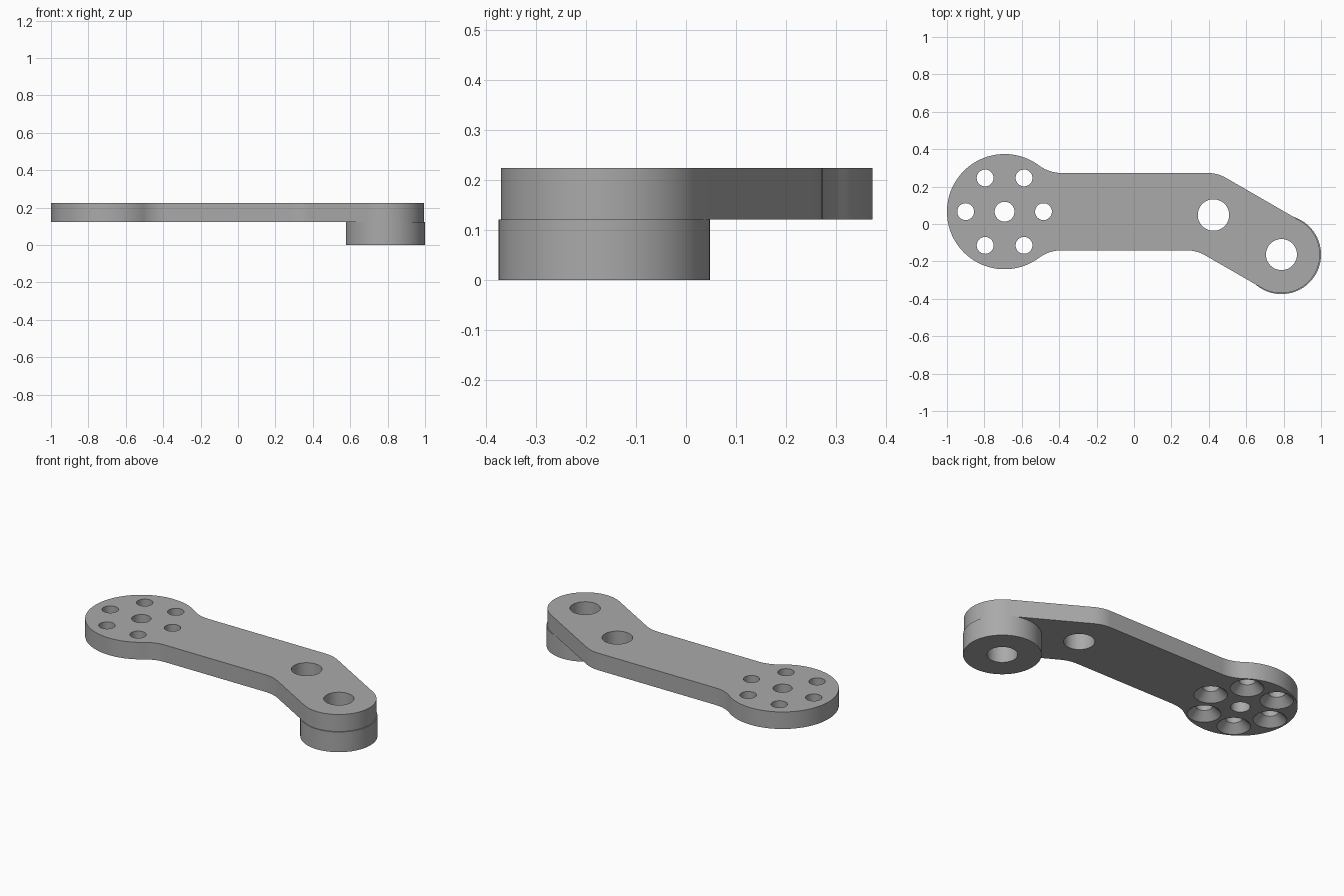
import bpy
import bmesh
from math import sin, cos, pi, radians, sqrt
from mathutils import Vector

if "Cube" in bpy.data.objects:
    bpy.data.objects.remove(bpy.data.objects["Cube"])

# Main dimensions
Z_MID, Z_TOP = 0.122, 0.225
DISC, DISC_R = Vector((-0.692, 0.066)), 0.308
END, HALF_W = Vector((0.787, -0.163)), 0.207
BOSS, BOSS_R = Vector((0.7885, -0.1635)), 0.2115
PIVOT = Vector((0.425, 0.048))
FILLET = 0.2

grey = bpy.data.materials.new("plain grey")
grey.use_nodes = True
colour = (0.4, 0.4, 0.4, 1)
grey.diffuse_color = colour
grey.node_tree.nodes["Principled BSDF"].inputs["Base Color"].default_value = colour


def arc(centre, r, a0, a1, n):
    """Points along an arc, angles in radians."""
    return [centre + r * Vector((cos(a), sin(a)))
            for a in (a0 + (a1 - a0) * i / n for i in range(n + 1))]


def prism(name, points, z0, z1):
    """Extrude a closed outline between two heights."""
    bm = bmesh.new()
    face = bm.faces.new([bm.verts.new((p.x, p.y, z0)) for p in points])
    top = bmesh.ops.extrude_face_region(bm, geom=[face])["geom"]
    verts = [v for v in top if isinstance(v, bmesh.types.BMVert)]
    bmesh.ops.translate(bm, verts=verts, vec=(0, 0, z1 - z0))
    return finish(name, bm)


def finish(name, bm):
    bmesh.ops.recalc_face_normals(bm, faces=bm.faces)
    mesh = bpy.data.meshes.new(name)
    bm.to_mesh(mesh)
    bm.free()
    obj = bpy.data.objects.new(name, mesh)
    bpy.context.collection.objects.link(obj)
    return obj


def add_cutter(bm, centre, profile, n=48):
    """Add a turned plug from (radius, height) pairs."""
    rings = [[bm.verts.new((*p, z)) for p in arc(centre, r, 0, 2 * pi, n)[:-1]]
             for r, z in profile]
    for low, high in zip(rings, rings[1:]):
        for i in range(n):
            j = (i + 1) % n
            bm.faces.new((low[i], low[j], high[j], high[i]))
    bm.faces.new(rings[0][::-1])
    bm.faces.new(rings[-1])


def cut(obj, cutter_bm):
    """Subtract the plugs, then drop the helper."""
    cutter = finish("hole_cutter", cutter_bm)
    cutter.hide_render = True
    mod = obj.modifiers.new("holes", "BOOLEAN")
    mod.operation, mod.solver, mod.object = "DIFFERENCE", "EXACT", cutter
    deps = bpy.context.evaluated_depsgraph_get()
    mesh = bpy.data.meshes.new_from_object(obj.evaluated_get(deps))
    obj.modifiers.clear()
    obj.data = mesh
    bpy.data.objects.remove(cutter)
    mesh.materials.clear()
    mesh.materials.append(grey)
    bpy.ops.object.select_all(action="DESELECT")
    obj.select_set(True)
    bpy.context.view_layer.objects.active = obj
    bpy.ops.object.shade_smooth_by_angle(angle=radians(30))


# Arm outline: big disc blended into the bar, then a bend down to the round end
neck_dx = sqrt((DISC_R + FILLET) ** 2 - (HALF_W + FILLET) ** 2)
neck = Vector((neck_dx, HALF_W + FILLET))
neck_a = Vector((1, 0)).angle_signed(neck) * -1
bend = radians(30)
slope = Vector((cos(bend), -sin(bend)))


def bend_x(side):
    """Where the bar edge meets the sloping edge."""
    tangent = END + side * HALF_W * Vector((sin(bend), cos(bend)))
    edge_y = DISC.y + side * HALF_W
    return tangent.x - (tangent.y - edge_y) / slope.y * slope.x


back = FILLET * sin(bend / 2) / cos(bend / 2)
upper = Vector((bend_x(1) - back, DISC.y + HALF_W - FILLET))
lower = Vector((bend_x(-1) - back, DISC.y - HALF_W - FILLET))
neck_low = Vector((neck.x, -neck.y))
outline = arc(DISC, DISC_R, neck_a, 2 * pi - neck_a, 72)
outline += arc(DISC + neck_low, FILLET, pi - neck_a, pi / 2, 14)
outline += arc(lower, FILLET, pi / 2, pi / 2 - bend, 10)
outline += arc(END, HALF_W, -pi / 2 - bend, pi / 2 - bend, 40)
outline += arc(upper, FILLET, pi / 2 - bend, pi / 2, 10)
outline += arc(DISC + neck, FILLET, 1.5 * pi, pi + neck_a, 14)[:-1]
arm = prism("arm_plate", outline, Z_MID, Z_TOP)

# Arm holes: hub, six countersunk screws, pivot and end bore
plugs = bmesh.new()
low, high = Z_MID - 0.05, Z_TOP + 0.05
for centre, r in ((DISC, 0.053), (PIVOT, 0.084), (BOSS, 0.083)):
    add_cutter(plugs, centre, [(r, low), (r, high)])
for i in range(6):
    spot = DISC + 0.208 * Vector((cos(i * pi / 3), sin(i * pi / 3)))
    add_cutter(plugs, spot, [(0.091, low), (0.091, Z_MID),
                             (0.045, Z_MID + 0.046), (0.045, high)])
cut(arm, plugs)

# Round boss under the end, bored through
boss = prism("end_boss", arc(BOSS, BOSS_R, 0, 2 * pi, 72)[:-1], 0, Z_MID)
plugs = bmesh.new()
add_cutter(plugs, BOSS, [(0.083, -0.05), (0.083, high)])
cut(boss, plugs)
